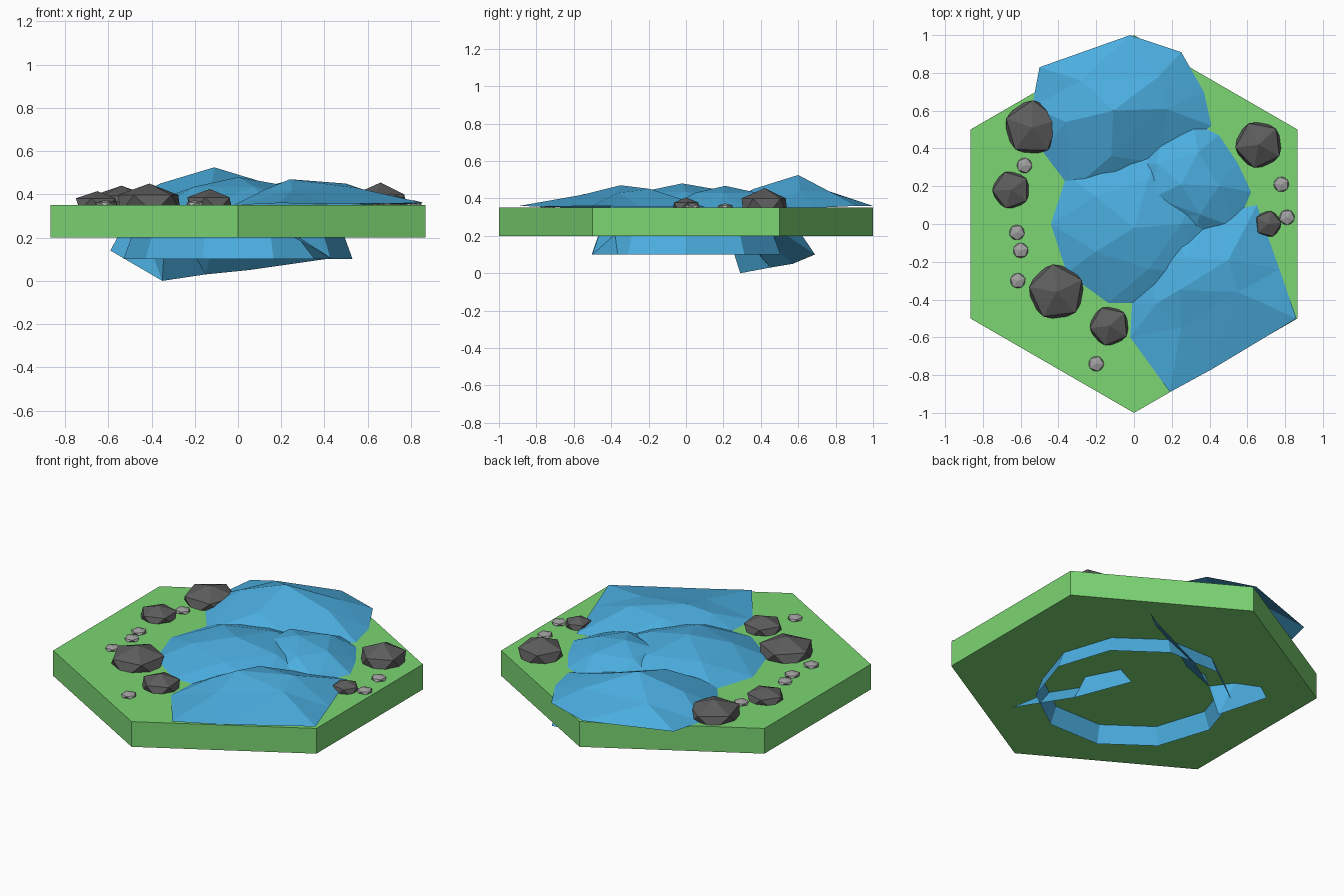
import bpy, bmesh, math, random

if "Cube" in bpy.data.objects:
    bpy.data.objects.remove(bpy.data.objects["Cube"])

random.seed(3)
TOP, BOTTOM = 0.35, 0.2


def material(name, rgb):
    m = bpy.data.materials.new(name)
    m.diffuse_color = (*rgb, 1)
    m.use_nodes = True
    m.node_tree.nodes["Principled BSDF"].inputs["Base Color"].default_value = m.diffuse_color
    return m


GRASS = material("grass_green", (0.20, 0.67, 0.17))
WATER = material("water_blue", (0.07, 0.42, 0.74))
STONE = material("dark_stone", (0.11, 0.11, 0.11))
PEBBLE = material("light_pebble", (0.36, 0.36, 0.36))


def make(name, bm, mat):
    mesh = bpy.data.meshes.new(name)
    bm.to_mesh(mesh)
    bm.free()
    mesh.materials.append(mat)
    ob = bpy.data.objects.new(name, mesh)
    bpy.context.collection.objects.link(ob)
    return ob


def mound(name, peak, inner, rim, low):
    """Faceted water mound: peak, 5 inner points, 10 rim points,
    and an open skirt hanging below the tile where low points are given."""
    bm = bmesh.new()
    p = bm.verts.new(peak)
    a = [bm.verts.new(c) for c in inner]
    b = [bm.verts.new((*c, TOP)[:3] if len(c) == 2 else c) for c in rim]
    s = {i: bm.verts.new(c) for i, c in low.items()}
    for i in range(5):
        j, k = (i + 1) % 5, 2 * i
        bm.faces.new((p, a[i], a[j]))
        bm.faces.new((a[i], b[k], b[k + 1]))
        bm.faces.new((a[i], b[k + 1], a[j]))
        bm.faces.new((a[j], b[k + 1], b[(k + 2) % 10]))
    for i in range(10):
        j = (i + 1) % 10
        if i in s and j in s:
            bm.faces.new((b[i], s[i], s[j]))
            bm.faces.new((b[i], s[j], b[j]))
    make(name, bm, WATER)


def ring(n, r, z, turn=0):
    return [(r * math.cos(math.tau * i / n + turn),
             r * math.sin(math.tau * i / n + turn), z) for i in range(n)]


def rock(name, x, y, r, top, mat):
    """Squashed icosahedron sunk into the grass."""
    bm = bmesh.new()
    bmesh.ops.create_icosphere(bm, subdivisions=1, radius=1)
    turn = random.uniform(0, 1.2)
    z0 = TOP + 0.005
    for v in bm.verts:
        q = v.co.copy()
        c, t = math.cos(turn), math.sin(turn)
        v.co = (x + (q.x * c - q.y * t) * r / 0.894,
                y + (q.x * t + q.y * c) * r / 0.894,
                z0 + q.z * (top - z0))
    make(name, bm, mat)


# hexagonal ground tile
bm = bmesh.new()
lo = [bm.verts.new(c) for c in ring(6, 1, BOTTOM, math.pi / 6)]
hi = [bm.verts.new(c) for c in ring(6, 1, TOP, math.pi / 6)]
bm.faces.new(hi)
bm.faces.new(lo[::-1])
for i in range(6):
    j = (i + 1) % 6
    bm.faces.new((lo[i], lo[j], hi[j], hi[i]))
make("hex_tile", bm, GRASS)

# back water mound, overhanging the rear edge
mound("water_back", (-0.11, 0.60, 0.525),
      [(0.17, 0.61, 0.44), (0.13, 0.78, 0.43), (-0.28, 0.76, 0.44),
       (-0.36, 0.54, 0.45), (-0.12, 0.36, 0.45)],
      [(0.41, 0.52), (0.37, 0.70), (0.25, 0.91, 0.36), (-0.02, 1.0, 0.36),
       (-0.50, 0.83, 0.36), (-0.54, 0.62), (-0.48, 0.38), (-0.33, 0.18),
       (-0.07, 0.19), (0.15, 0.32)],
      {0: (0.40, 0.69, 0.10), 6: (-0.59, 0.41, 0.14), 7: (-0.35, 0.29, 0.0),
       8: (-0.15, 0.45, 0.03), 9: (0.05, 0.57, 0.05)})

# round central mound with a full skirt
mound("water_middle", (0, -0.02, 0.48), ring(5, 0.25, 0.435),
      ring(10, 0.44, TOP), dict(enumerate(ring(10, 0.53, 0.10))))

# right-hand mound
mound("water_right", (0.25, 0.21, 0.467),
      [(0.45, 0.20, 0.43), (0.34, 0.38, 0.43), (0.12, 0.32, 0.43),
       (0.10, 0.14, 0.43), (0.35, 0.05, 0.43)],
      [(0.62, 0.17), (0.55, 0.32), (0.45, 0.47), (0.31, 0.54), (0.15, 0.47),
       (0.0, 0.32), (-0.07, 0.20), (0.05, 0.02), (0.30, -0.10), (0.54, -0.02)],
      {})

# front mound running off the tile edge
mound("water_front", (0.24, -0.35, 0.47),
      [(0.55, -0.36, 0.43), (0.50, -0.19, 0.45), (0.27, -0.18, 0.44),
       (0.12, -0.42, 0.42), (0.25, -0.55, 0.42)],
      [(0.86, -0.50, 0.36), (0.77, -0.24, 0.355), (0.65, 0.10, 0.355),
       (0.45, 0.06), (0.22, -0.02), (0.05, -0.22), (-0.01, -0.42),
       (-0.02, -0.60), (0.19, -0.89, 0.36), (0.41, -0.77, 0.355)],
      {4: (0.10, 0.10, 0.12), 5: (0.25, -0.20, 0.10), 6: (0.44, -0.50, 0.10)})

# dark rocks along the banks
for n, (x, y, r, t) in enumerate([
        (-0.54, 0.51, 0.145, 0.44), (-0.65, 0.18, 0.10, 0.415),
        (-0.41, -0.36, 0.148, 0.45), (-0.13, -0.54, 0.105, 0.425),
        (0.66, 0.42, 0.125, 0.455), (0.71, 0.0, 0.07, 0.405)]):
    rock(f"rock_{n + 1}", x, y, r, t, STONE)

# small light pebbles
for n, (x, y) in enumerate([
        (-0.58, 0.31), (-0.62, -0.045), (-0.60, -0.14), (-0.615, -0.30),
        (-0.20, -0.74), (0.78, 0.21), (0.81, 0.035)]):
    rock(f"pebble_{n + 1}", x, y, 0.041, 0.373, PEBBLE)
